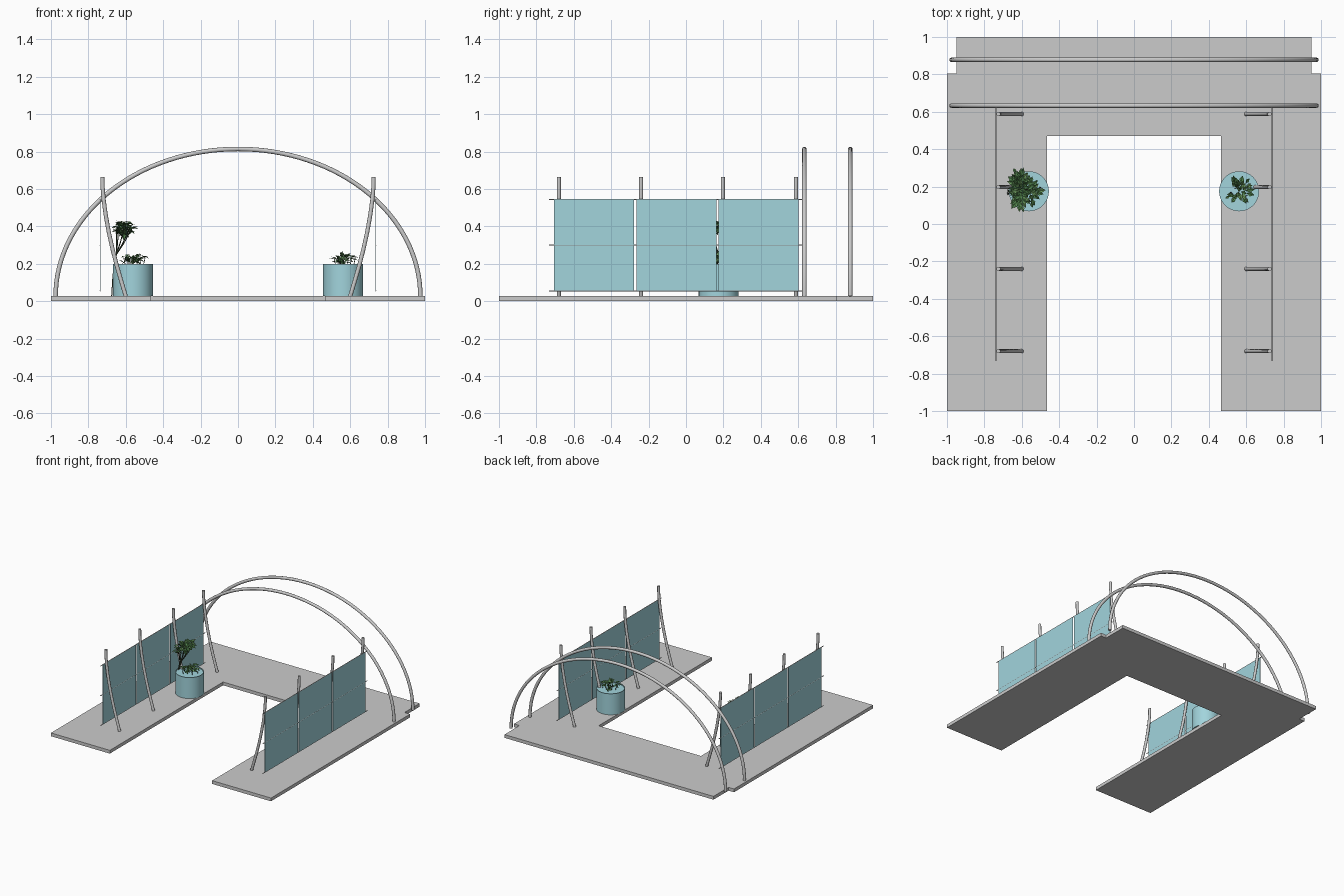
import bpy, bmesh, math, random
from mathutils import Vector, Matrix

if "Cube" in bpy.data.objects:
    bpy.data.objects.remove(bpy.data.objects["Cube"])

random.seed(4)


def material(name, rgb):
    m = bpy.data.materials.new(name)
    m.diffuse_color = (*rgb, 1)
    m.use_nodes = True
    m.node_tree.nodes["Principled BSDF"].inputs["Base Color"].default_value = m.diffuse_color
    return m


BLUE = material("pale_blue", (0.36, 0.66, 0.72))
GREEN = material("leaf_green", (0.08, 0.22, 0.07))
LIGHT_GREEN = material("light_leaf_green", (0.16, 0.34, 0.12))
STEM = material("stem_dark", (0.05, 0.07, 0.04))


def finish(bm, name, *mats):
    me = bpy.data.meshes.new(name)
    bm.to_mesh(me)
    bm.free()
    ob = bpy.data.objects.new(name, me)
    bpy.context.collection.objects.link(ob)
    for m in mats:
        me.materials.append(m)
    return ob


def smooth(ob):
    bpy.ops.object.select_all(action='DESELECT')
    ob.select_set(True)
    bpy.context.view_layer.objects.active = ob
    bpy.ops.object.shade_smooth_by_angle(angle=math.radians(40))


def box(name, lo, hi, mat=None):
    bm = bmesh.new()
    lo, hi = Vector(lo), Vector(hi)
    bmesh.ops.create_cube(bm, size=1, matrix=Matrix.Translation((lo + hi) / 2)
                          @ Matrix.Diagonal((*(hi - lo), 1)))
    return finish(bm, name, *([mat] if mat else []))


def tube(name, pts, r, mat=None, sides=12):
    # sweep a round section along a path
    bm = bmesh.new()
    pts = [Vector(p) for p in pts]
    rings = []
    for i, p in enumerate(pts):
        t = (pts[min(i + 1, len(pts) - 1)] - pts[max(i - 1, 0)]).normalized()
        ref = Vector((0, 1, 0)) if abs(t.y) < 0.9 else Vector((0, 0, 1))
        u = t.cross(ref).normalized()
        v = t.cross(u)
        rings.append([bm.verts.new(p + r * (math.cos(a) * u + math.sin(a) * v))
                      for a in (2 * math.pi * k / sides for k in range(sides))])
    for a, b in zip(rings, rings[1:]):
        for k in range(sides):
            j = (k + 1) % sides
            bm.faces.new((a[k], a[j], b[j], b[k]))
    bm.faces.new(rings[0])
    bm.faces.new(rings[-1])
    bmesh.ops.recalc_face_normals(bm, faces=bm.faces)
    ob = finish(bm, name, *([mat] if mat else []))
    smooth(ob)
    return ob


BASE = 0.027

# U-shaped floor slab with stepped back corners
outline = [(-1, -1), (-0.465, -1), (-0.465, 0.47), (0.465, 0.47), (0.465, -1), (1, -1),
           (1, 0.805), (0.95, 0.805), (0.95, 1), (-0.95, 1), (-0.95, 0.805), (-1, 0.805)]
bm = bmesh.new()
face = bm.faces.new([bm.verts.new((x, y, 0)) for x, y in outline])
ext = bmesh.ops.extrude_face_region(bm, geom=[face])
bmesh.ops.translate(bm, vec=(0, 0, BASE),
                    verts=[v for v in ext["geom"] if isinstance(v, bmesh.types.BMVert)])
bmesh.ops.recalc_face_normals(bm, faces=bm.faces)
finish(bm, "floor_slab")

# Two half-elliptical arches
for name, y in (("front_arch", 0.633), ("back_arch", 0.878)):
    tube(name, [(-0.975 * math.cos(a), y, BASE + 0.787 * math.sin(a))
                for a in (math.pi * k / 64 for k in range(65))], 0.012)


# Leaf clump: folded leaves scattered inside an ellipsoid
def leaves(name, centre, spread, count, size, lift):
    bm = bmesh.new()
    for _ in range(count):
        d = Vector((random.gauss(0, 1), random.gauss(0, 1), random.gauss(0, 1))).normalized()
        d *= random.random() ** 0.4
        p = Vector(centre) + Vector(a * b for a, b in zip(d, spread))
        axis = Vector((d.x, d.y, random.uniform(-0.3, lift))).normalized()
        side = axis.cross(Vector((0, 0, 1))).normalized()
        up = side.cross(axis)
        L = size * random.uniform(0.7, 1.2)
        W = L * 0.28
        base, tip = p - axis * L / 2, p + axis * L / 2 - up * L * 0.1
        b, t = bm.verts.new(base), bm.verts.new(tip)
        m = bm.verts.new(p)
        l = bm.verts.new(p + side * W + up * W * 0.4)
        r = bm.verts.new(p - side * W + up * W * 0.4)
        shade = random.random() < 0.3
        for f in ((b, m, l), (m, t, l), (b, r, m), (m, r, t)):
            bm.faces.new(f).material_index = shade
    return finish(bm, name, GREEN, LIGHT_GREEN)


# Round planter with a shallow recessed top
def planter(name, x, y):
    prof = [(0, BASE), (0.107, BASE), (0.107, 0.2), (0.102, 0.2), (0.102, 0.192), (0, 0.192)]
    bm = bmesh.new()
    vs = [bm.verts.new((r, 0, z)) for r, z in prof]
    es = [bm.edges.new(p) for p in zip(vs, vs[1:])]
    bmesh.ops.spin(bm, geom=vs + es, cent=(0, 0, 0), axis=(0, 0, 1),
                   angle=2 * math.pi, steps=40)
    bmesh.ops.remove_doubles(bm, verts=bm.verts, dist=1e-4)
    bmesh.ops.recalc_face_normals(bm, faces=bm.faces)
    bmesh.ops.translate(bm, verts=bm.verts, vec=(x, y, 0))
    smooth(finish(bm, name, BLUE))


post_path = [(0.600, 0.027), (0.622, 0.10), (0.648, 0.19), (0.671, 0.28), (0.691, 0.37),
             (0.707, 0.46), (0.718, 0.54), (0.724, 0.61), (0.725, 0.665)]
for s, tag in ((-1, "left"), (1, "right")):
    # Bowed posts
    for i, y in enumerate((-0.68, -0.24, 0.197, 0.588)):
        tube(f"{tag}_post_{i}", [(s * x, y, z) for x, z in post_path], 0.011)
    # Thin screen panels
    for i, (a, b) in enumerate(((-0.705, -0.277), (-0.265, 0.163), (0.175, 0.602))):
        box(f"{tag}_screen_{i}", (s * 0.737 - 0.002, a, 0.055),
            (s * 0.737 + 0.002, b, 0.545), BLUE)
    # Long horizontal wires holding the panels
    for i, z in enumerate((0.055, 0.30, 0.545)):
        tube(f"{tag}_wire_{i}", [(s * 0.737, -0.732, z), (s * 0.737, 0.625, z)], 0.003, sides=6)
    # Planter with low foliage
    px = s * 0.562
    planter(f"{tag}_planter", px, 0.175)
    leaves(f"{tag}_low_leaves", (px, 0.175, 0.228), (0.075, 0.075, 0.028), 45, 0.04, 0.6)
    for i in range(9):
        a = i * 2.4
        r = 0.02 + 0.005 * i
        x, y = px + r * math.cos(a), 0.175 + r * math.sin(a)
        tube(f"{tag}_sprig_{i}", [(x, y, 0.19), (x + 0.01 * math.cos(a), y, 0.235)],
             0.002, STEM, 5)

# Climbing plant beside the left planter: stems fan out into a leafy crown
for i in range(8):
    a = 2 * math.pi * i / 8
    tube(f"climber_stem_{i}", [
        (-0.675, 0.17 + 0.012 * math.sin(a), BASE),
        (-0.668, 0.17 + 0.010 * math.sin(a), 0.14),
        (-0.650, 0.18 + 0.010 * math.sin(a), 0.25),
        (-0.630 + 0.02 * math.cos(a), 0.185 + 0.04 * math.sin(a), 0.31),
        (-0.610 + 0.04 * math.cos(a), 0.185 + 0.09 * math.sin(a), 0.385)], 0.003, STEM, 5)
leaves("climber_crown", (-0.61, 0.185, 0.388), (0.06, 0.115, 0.042), 130, 0.045, 0.6)
